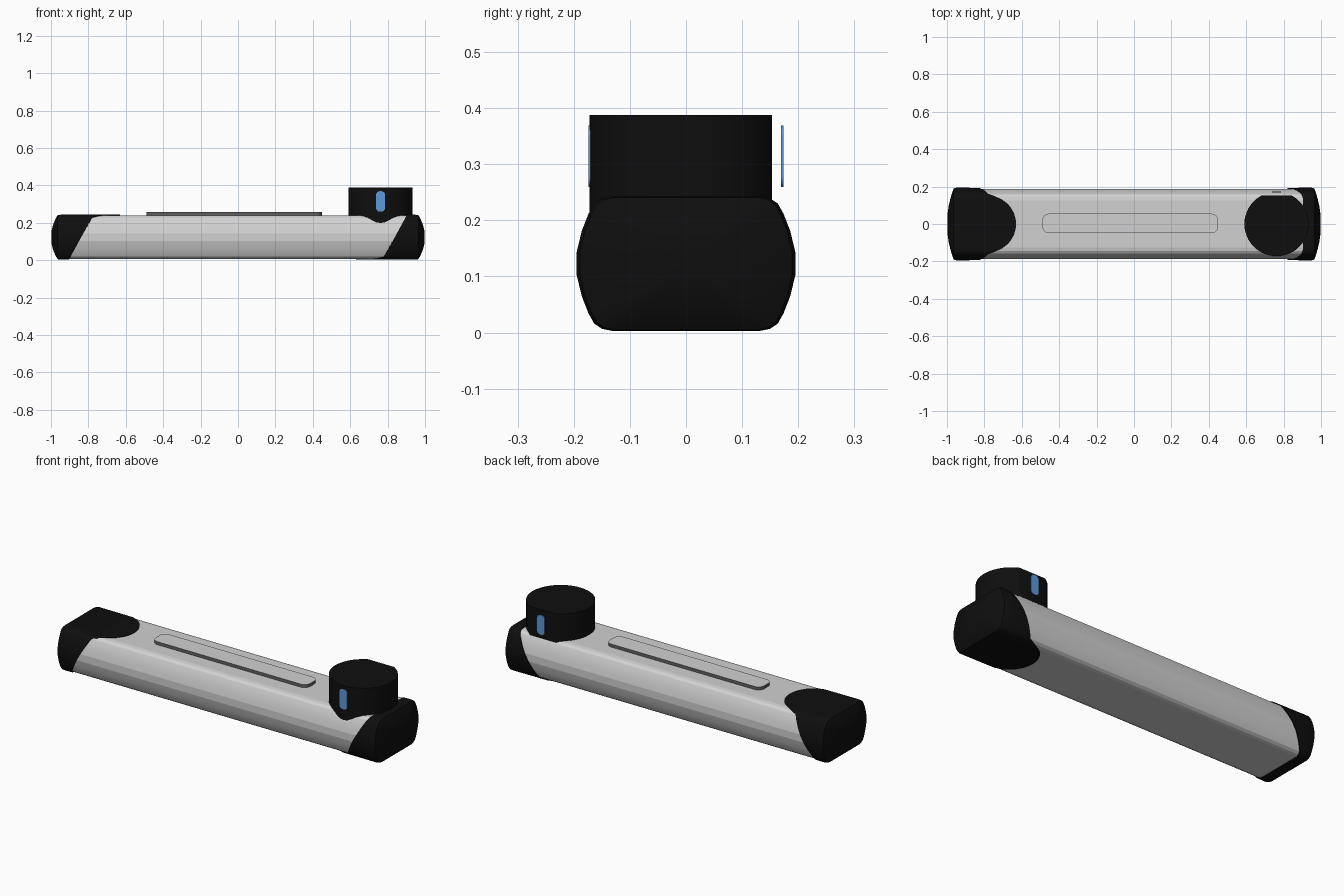
import bpy, bmesh, math
from mathutils import Vector

if "Cube" in bpy.data.objects:
    bpy.data.objects.remove(bpy.data.objects["Cube"])

def material(name, rgb):
    m = bpy.data.materials.new(name)
    m.diffuse_color = (*rgb, 1)
    m.use_nodes = True
    m.node_tree.nodes["Principled BSDF"].inputs["Base Color"].default_value = m.diffuse_color
    return m

BLACK = material("black_plastic", (0.0045, 0.0045, 0.0045))
SILVER = material("silver_metal", (0.64, 0.64, 0.64))
GREY = material("dark_grey_edge", (0.12, 0.12, 0.12))
BLUE = material("blue_accent", (0.11, 0.32, 0.70))
MID = 0.123  # height of the centre line

def finish(bm, name, mats, smooth=None):
    bmesh.ops.recalc_face_normals(bm, faces=bm.faces)
    me = bpy.data.meshes.new(name)
    bm.to_mesh(me)
    bm.free()
    ob = bpy.data.objects.new(name, me)
    bpy.context.collection.objects.link(ob)
    for m in mats:
        me.materials.append(m)
    if smooth:
        bpy.ops.object.select_all(action='DESELECT')
        ob.select_set(True)
        bpy.context.view_layer.objects.active = ob
        bpy.ops.object.shade_smooth_by_angle(angle=math.radians(smooth))
    return ob

# Cross-section (y, height from centre line): flat top, round corners, bulged sides
QUARTER = [(0, .12), (.03, .12), (.06, .12), (.09, .12), (.11, .12), (.13, .12),
           (.148, .1165), (.162, .107), (.172, .089), (.184, .058), (.193, .02)]
right = QUARTER + [(y, -h) for y, h in reversed(QUARTER)]
PROFILE = right + [(-y, h) for y, h in reversed(right[1:-1])]

def loft(bm, rings):
    rows = [[bm.verts.new(p) for p in r] for r in rings]
    n = len(rows[0])
    for a, b in zip(rows, rows[1:]):
        for i in range(n):
            j = (i + 1) % n
            bm.faces.new((a[i], a[j], b[j], b[i]))
    return rows

# Main silver tube
bm = bmesh.new()
rows = loft(bm, [[(x, y * .975, MID + h * .975) for y, h in PROFILE] for x in (-.95, .95)])
for r in rows:
    bm.faces.new(r)
finish(bm, "main_tube", [SILVER], 8)

def cap_edge(y, h):
    """x of the cap's inner edge: slanted on the sides, a round tongue on top."""
    side = -.9 + .12 * (h + .113) / .22
    if h <= 0:
        return side
    t = abs(y) / .12
    return max(side, -.63 - .05 * t ** 2 - .01 * t ** 6)

# End caps: the second is the first turned half round about the y axis
for name, flip in (("left_end_cap", 1), ("right_end_cap", -1)):
    rings = [[(cap_edge(y, h), y * .96, h * .96) for y, h in PROFILE],
             [(cap_edge(y, h), y, h) for y, h in PROFILE]]
    rings.append([(-.95, y * 1.01, h) for y, h in PROFILE])
    for s in (.98, .94, .85, .7, .5, .25):
        rings.append([(-1 + .037 * s * s, y * s, h * s) for y, h in PROFILE])
    rings = [[(x * flip, y, MID + h * flip) for x, y, h in r] for r in rings]
    bm = bmesh.new()
    rows = loft(bm, rings)
    bm.faces.new(rows[-1])
    finish(bm, name, [BLACK], 30)

# Round knob with a flat at the back
bm = bmesh.new()
bmesh.ops.create_cone(bm, cap_ends=True, segments=48, radius1=.172, radius2=.172, depth=.188)
bmesh.ops.translate(bm, verts=bm.verts, vec=(.762, 0, .294))
cut = bmesh.ops.bisect_plane(bm, geom=bm.verts[:] + bm.edges[:] + bm.faces[:],
                             plane_co=(0, .153, 0), plane_no=(0, 1, 0), clear_outer=True)
bmesh.ops.holes_fill(bm, edges=[e for e in bm.edges if e.is_boundary])
finish(bm, "knob", [BLACK], 30)

def rounded_plate(name, w, d, r, thick, place, mats):
    """Rounded rectangle w by d, raised by thick; its rim takes the last material."""
    bm = bmesh.new()
    pts = []
    for k, (sx, sy) in enumerate(((1, 1), (-1, 1), (-1, -1), (1, -1))):
        for i in range(7):
            a = math.pi / 2 * (k + i / 6)
            pts.append((sx * (w / 2 - r) + r * math.cos(a), sy * (d / 2 - r) + r * math.sin(a)))
    rows = loft(bm, [[place(u, v, t) for u, v in pts] for t in (0, thick)])
    for f in bm.faces:
        f.material_index = len(mats) - 1
    for r_ in rows:
        bm.faces.new(r_)
    finish(bm, name, mats)

# Raised strip on top of the tube
rounded_plate("top_strip", .94, .104, .035, .018,
              lambda u, v, t: Vector((u - .02, v + .003, .239 + t)), [SILVER, GREY])

# Blue markers on the front and back of the knob
for name, y in (("front_marker", -.174), ("back_marker", .169)):
    rounded_plate(name, .048, .11, .02, .005,
                  lambda u, v, t: Vector((.762 + u, y + t, .314 + v)), [BLUE])
